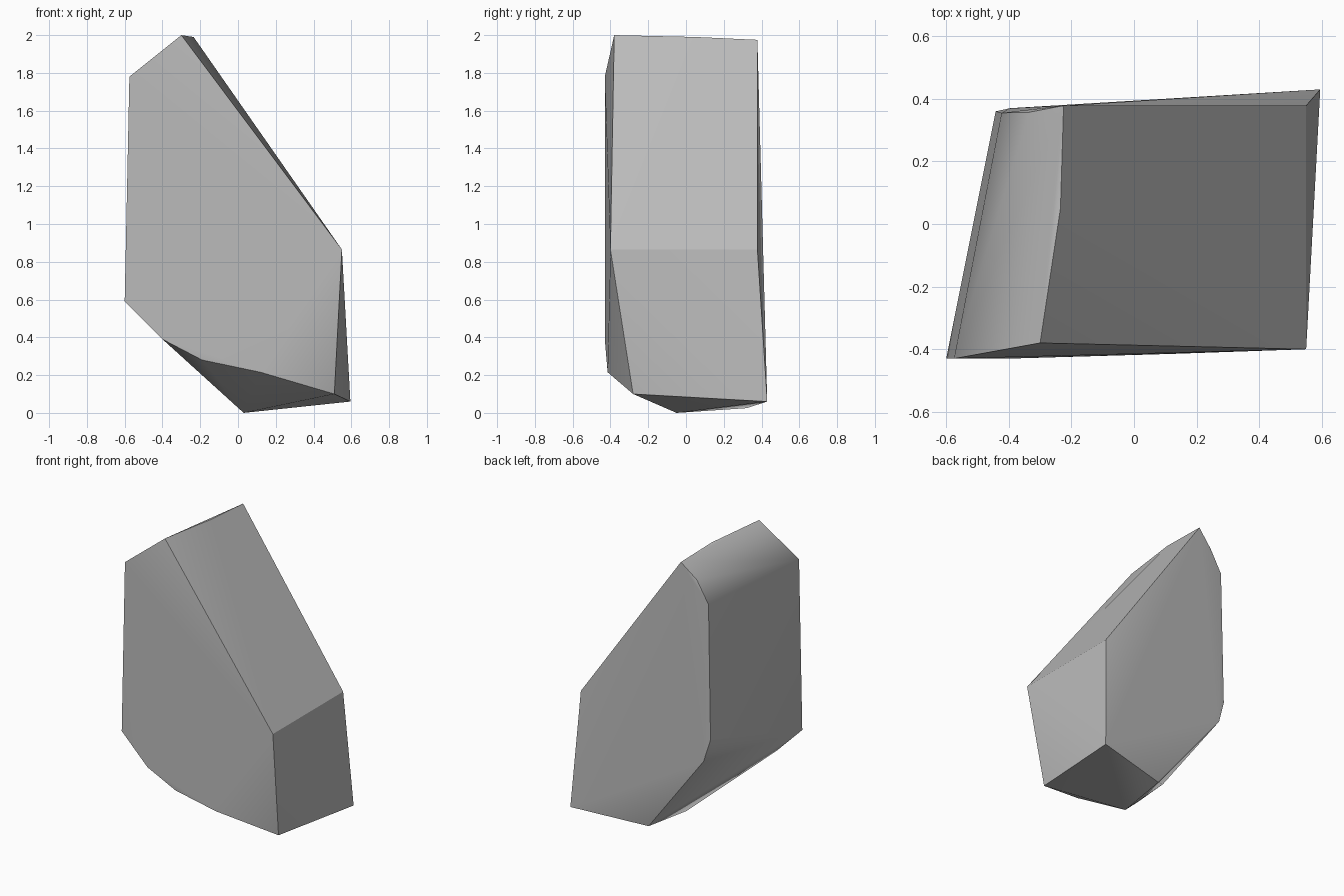
import bpy
import bmesh
import math

cube = bpy.data.objects.get("Cube")
if cube:
    bpy.data.objects.remove(cube, do_unlink=True)

# Flat stone colour
stone = bpy.data.materials.new("stone_grey")
stone.use_nodes = True
grey = (0.5, 0.5, 0.5, 1.0)
stone.diffuse_color = grey
bsdf = stone.node_tree.nodes["Principled BSDF"]
bsdf.inputs["Base Color"].default_value = grey
bsdf.inputs["Roughness"].default_value = 0.9

# Corners of the chipped slab: front outline, back outline, then ridge and foot
front = [(-0.30, -0.38, 2.00), (-0.575, -0.43, 1.78), (-0.60, -0.43, 0.59),
         (-0.40, -0.43, 0.39), (-0.19, -0.42, 0.28), (0.12, -0.415, 0.215),
         (0.51, -0.28, 0.10), (0.55, -0.40, 0.865)]
back = [(-0.225, 0.378, 1.975), (-0.335, 0.357, 1.87), (-0.423, 0.355, 1.72),
        (-0.442, 0.36, 0.78), (-0.395, 0.37, 0.62), (0.066, 0.32, 0.025),
        (0.595, 0.43, 0.06), (0.55, 0.378, 0.865)]
ridge = (-0.235, 0.05, 1.99)
foot = (0.03, -0.05, 0.0)

# Wrap the corners in one convex faceted rock
bm = bmesh.new()
for corner in front + back + [ridge, foot]:
    bm.verts.new(corner)
bmesh.ops.convex_hull(bm, input=bm.verts)
loose = [v for v in bm.verts if not v.link_faces]
bmesh.ops.delete(bm, geom=loose, context='VERTS')
bmesh.ops.recalc_face_normals(bm, faces=bm.faces)
mesh = bpy.data.meshes.new("rock")
bm.to_mesh(mesh)
bm.free()
mesh.materials.append(stone)
rock = bpy.data.objects.new("rock", mesh)
bpy.context.collection.objects.link(rock)

# Soft worn left edges, crisp edges elsewhere
bpy.context.view_layer.objects.active = rock
rock.select_set(True)
bpy.ops.object.shade_smooth_by_angle(angle=math.radians(52))

# Keep the crease where the long slope meets the right side crisp
for edge in mesh.edges:
    ends = [mesh.vertices[i].co for i in edge.vertices]
    if all(p.x > 0.5 and p.z > 0.8 for p in ends):
        edge.use_edge_sharp = True

# Let the large facets dominate the shading
weighted = rock.modifiers.new("facet_shading", 'WEIGHTED_NORMAL')
weighted.keep_sharp = True
weighted.weight = 80
